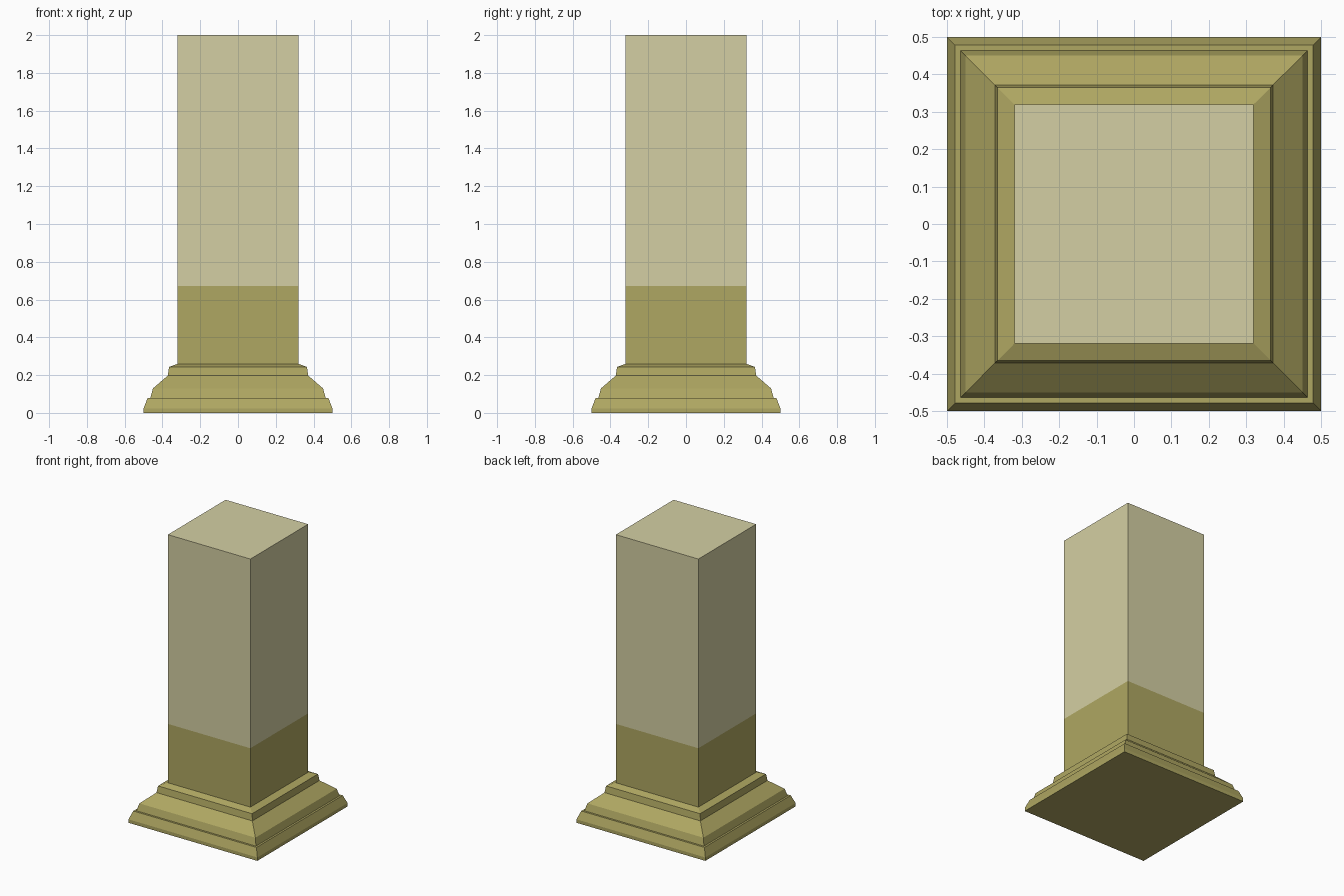
import bpy, bmesh

if "Cube" in bpy.data.objects:
    bpy.data.objects.remove(bpy.data.objects["Cube"])

def material(name, rgb):
    m = bpy.data.materials.new(name)
    m.diffuse_color = (*rgb, 1.0)
    m.use_nodes = True
    m.node_tree.nodes["Principled BSDF"].inputs["Base Color"].default_value = m.diffuse_color
    return m

olive = material("olive stone", (0.429, 0.386, 0.122))
cream = material("pale stone", (0.658, 0.624, 0.366))

def square_loft(name, profile, mat, cap_bottom=False, cap_top=False):
    """Stack mitred square rings from (half width, height) points."""
    bm = bmesh.new()
    rings = [[bm.verts.new((sx * h, sy * h, z))
              for sx, sy in ((-1, -1), (1, -1), (1, 1), (-1, 1))]
             for h, z in profile]
    for low, high in zip(rings, rings[1:]):
        for i in range(4):
            j = (i + 1) % 4
            bm.faces.new((low[i], low[j], high[j], high[i]))
    if cap_bottom:
        bm.faces.new(rings[0][::-1])
    if cap_top:
        bm.faces.new(rings[-1])
    mesh = bpy.data.meshes.new(name)
    bm.to_mesh(mesh)
    bm.free()
    mesh.materials.append(mat)
    ob = bpy.data.objects.new(name, mesh)
    bpy.context.collection.objects.link(ob)
    return ob

# Stepped base moulding
square_loft("base_moulding", [
    (0.50, 0.0), (0.50, 0.024), (0.478, 0.08), (0.464, 0.08),
    (0.45, 0.13), (0.372, 0.197), (0.365, 0.243), (0.32, 0.26)],
    olive, cap_bottom=True)

# Square shaft: painted lower band and pale upper part
square_loft("shaft_lower", [(0.32, 0.26), (0.32, 0.673)], olive)
square_loft("shaft_upper", [(0.32, 0.673), (0.32, 2.0)], cream, cap_top=True)
